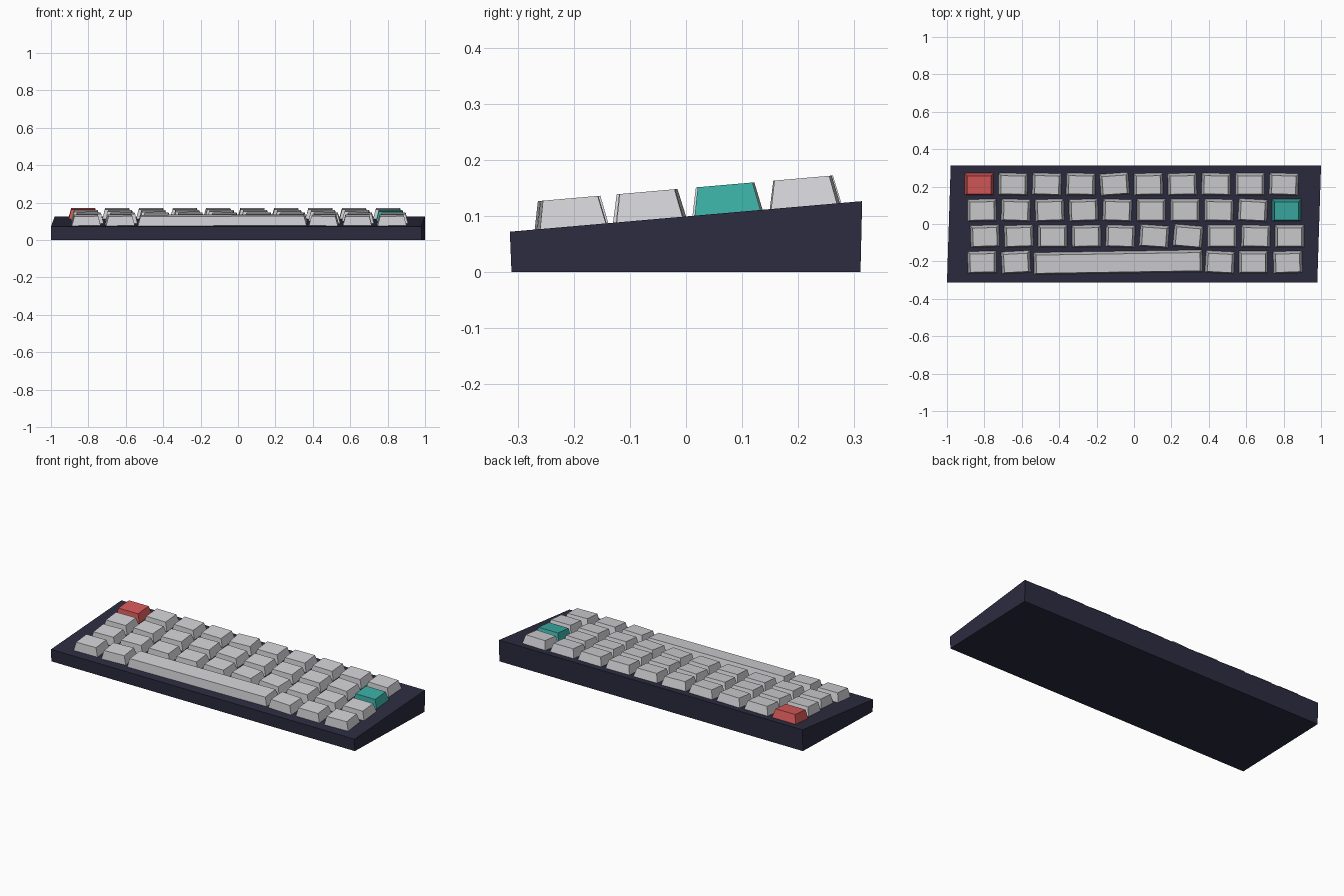
import bpy, bmesh, math
from mathutils import Matrix, Vector

if "Cube" in bpy.data.objects:
    bpy.data.objects.remove(bpy.data.objects["Cube"])

TILT = math.atan(0.0868)      # slope of the deck
DECK = 0.099                  # deck height at y = 0
SINK = 0.006                  # how far keys reach into the case
PITCH = 0.181


def material(name, r, g, b):
    m = bpy.data.materials.new(name)
    m.use_nodes = True
    m.diffuse_color = (r, g, b, 1)
    m.node_tree.nodes["Principled BSDF"].inputs["Base Color"].default_value = (r, g, b, 1)
    return m


navy = material("dark navy", 0.025, 0.025, 0.052)
grey = material("light grey", 0.63, 0.63, 0.66)
red = material("red", 0.68, 0.1, 0.1)
teal = material("teal", 0.042, 0.41, 0.36)


def loft(name, bottom, top, mat):
    """Closed solid between two matching rings of corners."""
    bm = bmesh.new()
    low = [bm.verts.new(p) for p in bottom]
    high = [bm.verts.new(p) for p in top]
    bm.faces.new(low[::-1])
    bm.faces.new(high)
    n = len(low)
    for i in range(n):
        j = (i + 1) % n
        bm.faces.new((low[i], low[j], high[j], high[i]))
    mesh = bpy.data.meshes.new(name)
    bm.to_mesh(mesh)
    bm.free()
    mesh.materials.append(mat)
    ob = bpy.data.objects.new(name, mesh)
    bpy.context.collection.objects.link(ob)
    return ob


def rect(w, d, z):
    return [Vector((sx * w / 2, sy * d / 2, z))
            for sx, sy in ((-1, -1), (1, -1), (1, 1), (-1, 1))]


# Wedge-shaped case, slightly skewed sideways
def skew(p):
    return Vector((p.x + 0.032 * p.y, p.y, p.z))


base = [skew(p) for p in rect(1.98, 0.622, 0)]
deck = [skew(Vector((p.x, p.y, DECK + math.tan(TILT) * p.y)))
        for p in rect(1.98, 0.628, 0)]
loft("case", base, deck, navy)


# Tapered keycap standing on the sloping deck
def keycap(name, x, y, yaw, mat=grey, extra=0.0):
    ob = loft(name, rect(0.157 + extra, 0.12, -SINK), rect(0.128 + extra, 0.098, 0.05), mat)
    place = Matrix.Translation((x, y, DECK + math.tan(TILT) * y))
    ob.matrix_world = (place @ Matrix.Rotation(TILT, 4, 'X')
                       @ Matrix.Rotation(math.radians(yaw), 4, 'Z'))
    return ob


# Three full rows: name, first x, y, small yaw of each key in degrees
rows = [
    ("top_row", -0.828, 0.213, (0, -1, -2, -1, 4, 1, 1, -1, 0, -2)),
    ("upper_row", -0.813, 0.074, (1, -2, 2, 2, -2, 0, 0, -1, -3, 0)),
    ("lower_row", -0.797, -0.065, (2, 2, 0, 1, -2, -4, -5, 0, -1, 0)),
]
for row, x0, y, yaws in rows:
    for i, yaw in enumerate(yaws):
        mat = grey
        if row == "top_row" and i == 0:
            mat = red
        elif row == "upper_row" and i == len(yaws) - 1:
            mat = teal
        keycap(f"{row}_key_{i + 1}", x0 + i * PITCH, y, yaw, mat)

# Bottom row: modifiers either side of the space bar
BOTTOM_Y = -0.204
for i, (x, yaw) in enumerate(((-0.812, 1), (-0.631, 3), (0.459, -3), (0.638, 0), (0.822, 2))):
    keycap(f"bottom_row_key_{i + 1}", x, BOTTOM_Y, yaw)
keycap("space_bar", -0.085, BOTTOM_Y, 0.9, extra=0.747)
